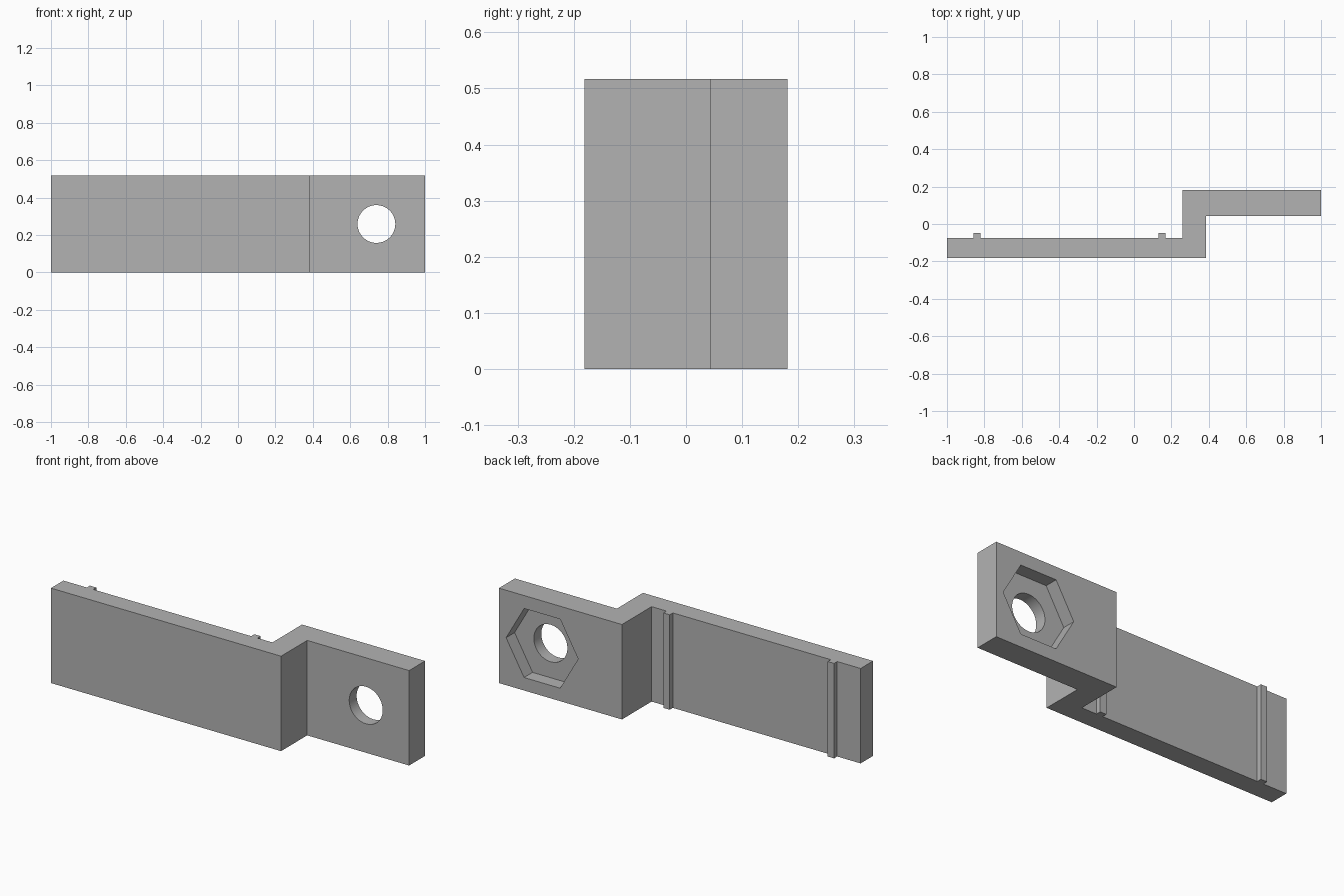
import bpy, bmesh, math
from mathutils import Matrix

HEIGHT = 0.517
HOLE_X, HOLE_Z = 0.74, HEIGHT / 2

old = bpy.data.objects.get("Cube")
if old:
    bpy.data.objects.remove(old, do_unlink=True)

grey = bpy.data.materials.new("plain_grey")
grey.use_nodes = True
GREY = (0.45, 0.45, 0.45, 1)
grey.diffuse_color = GREY
grey.node_tree.nodes["Principled BSDF"].inputs["Base Color"].default_value = GREY


def add_object(name, bm):
    bmesh.ops.recalc_face_normals(bm, faces=bm.faces)
    mesh = bpy.data.meshes.new(name)
    bm.to_mesh(mesh)
    bm.free()
    mesh.materials.append(grey)
    obj = bpy.data.objects.new(name, mesh)
    bpy.context.collection.objects.link(obj)
    return obj


def extrude_profile(name, points):
    """Extrude a plan outline to the full height."""
    bm = bmesh.new()
    face = bm.faces.new([bm.verts.new((x, y, 0)) for x, y in points])
    top = bmesh.ops.extrude_face_region(bm, geom=[face])["geom"]
    bmesh.ops.translate(bm, vec=(0, 0, HEIGHT),
                        verts=[v for v in top if isinstance(v, bmesh.types.BMVert)])
    return add_object(name, bm)


def cut_prism(target, name, sides, radius, y0, y1):
    """Cut a prism lying along y out of the target."""
    bm = bmesh.new()
    place = Matrix.Translation((HOLE_X, (y0 + y1) / 2, HOLE_Z)) @ Matrix.Rotation(math.pi / 2, 4, "X")
    # the first corner of a hexagon must point along x
    if sides == 6:
        place = place @ Matrix.Rotation(math.pi / 2, 4, "Z")
    bmesh.ops.create_cone(bm, cap_ends=True, segments=sides, radius1=radius,
                          radius2=radius, depth=y1 - y0, matrix=place)
    cutter = add_object(name, bm)
    mod = target.modifiers.new(name, "BOOLEAN")
    mod.operation, mod.solver, mod.object = "DIFFERENCE", "EXACT", cutter
    bpy.ops.object.select_all(action="DESELECT")
    target.select_set(True)
    bpy.context.view_layer.objects.active = target
    bpy.ops.object.modifier_apply(modifier=mod.name)
    bpy.data.objects.remove(cutter, do_unlink=True)


# Stepped bracket, with two ribs on the back of its long arm
outline = [(-1, -0.181), (0.386, -0.181), (0.386, 0.044), (1, 0.044),
           (1, 0.181), (0.259, 0.181), (0.259, -0.074)]
for rib_x in (0.15, -0.84):
    outline += [(rib_x + 0.019, -0.074), (rib_x + 0.019, -0.047),
                (rib_x - 0.019, -0.047), (rib_x - 0.019, -0.074)]
outline.append((-1, -0.074))
bracket = extrude_profile("bracket", outline)

# Bolt hole and hexagonal nut pocket in the short arm
cut_prism(bracket, "bolt_hole", 64, 0.101, 0, 0.3)
cut_prism(bracket, "nut_pocket", 6, 0.217, 0.108, 0.3)

bpy.ops.object.shade_smooth_by_angle(angle=math.radians(30))
